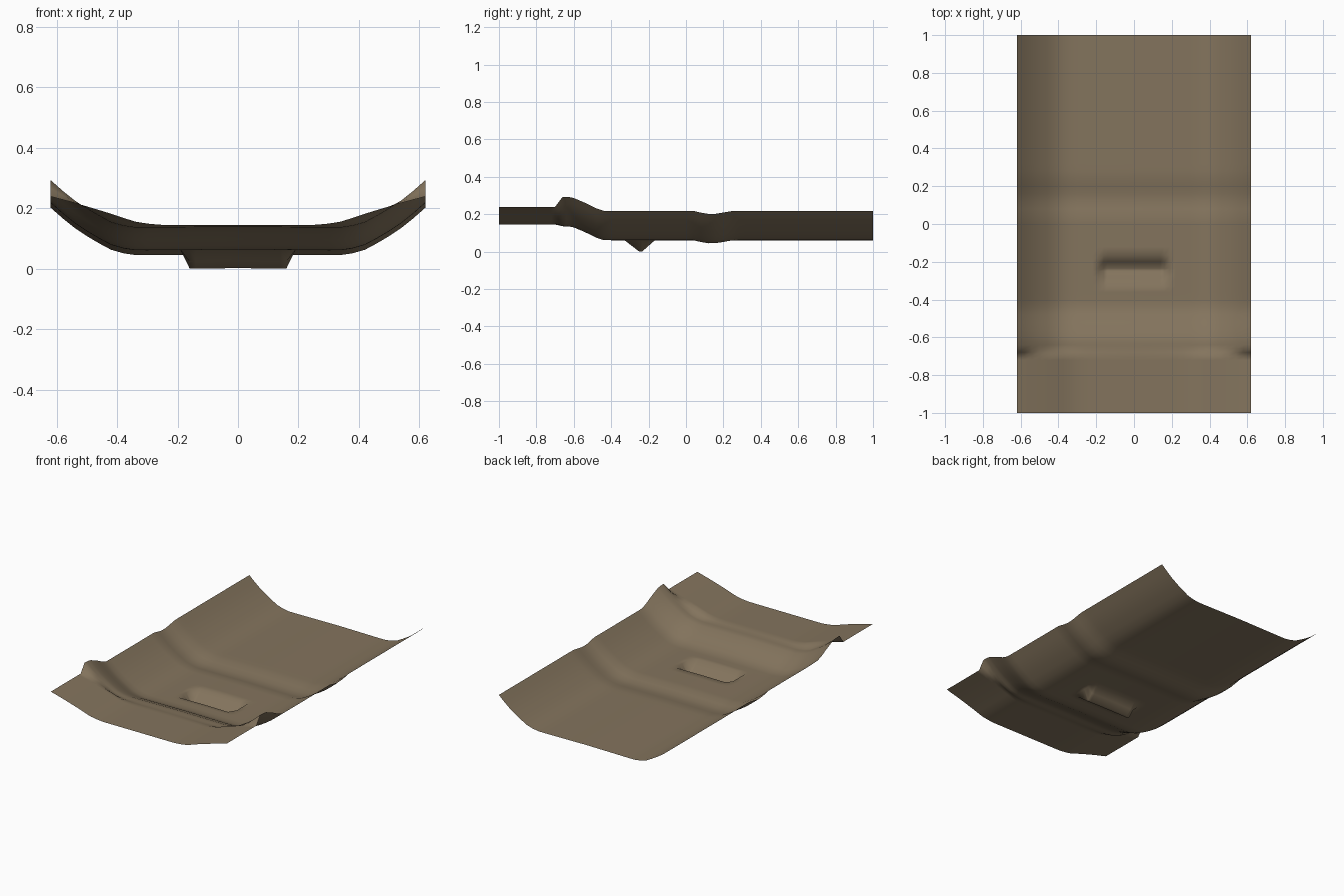
import bpy
import bmesh

if "Cube" in bpy.data.objects:
    bpy.data.objects.remove(bpy.data.objects["Cube"], do_unlink=True)


def curve(points, t):
    """Smooth interpolation through (position, height) points without overshoot."""
    if t <= points[0][0]:
        return points[0][1]
    if t >= points[-1][0]:
        return points[-1][1]
    slopes = [(b[1] - a[1]) / (b[0] - a[0]) for a, b in zip(points, points[1:])]
    tangents = [slopes[0]]
    for s, r in zip(slopes, slopes[1:]):
        tangents.append(2 * s * r / (s + r) if s * r > 0 else 0)
    tangents.append(slopes[-1])
    for i, (a, b) in enumerate(zip(points, points[1:])):
        if t <= b[0]:
            w = b[0] - a[0]
            u = (t - a[0]) / w
            return (a[1] * (1 + 2 * u) * (1 - u) ** 2 + tangents[i] * w * u * (1 - u) ** 2
                    + b[1] * u * u * (3 - 2 * u) + tangents[i + 1] * w * u * u * (u - 1))


def ramp(t, start, end):
    return max(0, min(1, (t - start) / (end - start)))


# Cross-sections, from the centre line outwards
main_section = [(0, .064), (.2, .062), (.33, .061), (.4, .072), (.48, .112), (.55, .158), (.62, .218)]
lip_section = [(0, .145), (.24, .145), (.32, .152), (.42, .182), (.52, .212), (.62, .239)]
# Rise and fall of the main section along the length
lengthwise = [(-.66, .075), (-.62, .073), (-.55, .048), (-.43, 0), (.04, 0),
              (.1, -.014), (.14, -.017), (.18, -.012), (.25, 0)]


def height(x, y):
    a = abs(x)
    body = curve(main_section, a) + curve(lengthwise, y)
    z = body + (curve(lip_section, a) - body) * ramp(y, -.66, -.70)
    # Pressed pocket with a flat narrow floor
    across = ramp(a, .19, .16)
    along = min(ramp(y, -.33, -.25), ramp(y, -.165, -.235))
    return z - .062 * min(across, along)


def stations(start, end, step, extra):
    """Even spacing plus rows that land exactly on the creases."""
    count = round((end - start) / step)
    even = [start + (end - start) * i / count for i in range(count + 1)]
    even = [v for v in even if all(abs(v - e) > step * .4 for e in extra)]
    return sorted(even + extra)


xs = stations(-.62, .62, .04, [-.19, -.16, .16, .19])
ys = stations(-1, 1, .04, [-.70, -.66, -.62, -.33, -.25, -.235, -.2, -.165])

bm = bmesh.new()
grid = [[bm.verts.new((x, y, height(x, y))) for x in xs] for y in ys]
for near, far in zip(grid, grid[1:]):
    for i in range(len(xs) - 1):
        bm.faces.new((near[i], near[i + 1], far[i + 1], far[i])).smooth = True

mesh = bpy.data.meshes.new("pressed_sheet")
bm.to_mesh(mesh)
bm.free()
sheet = bpy.data.objects.new("pressed_sheet", mesh)
bpy.context.collection.objects.link(sheet)

# Single earthy brown colour
brown = bpy.data.materials.new("earthy_brown")
brown.use_nodes = True
colour = (.23, .175, .11, 1)
brown.diffuse_color = colour
brown.node_tree.nodes["Principled BSDF"].inputs["Base Color"].default_value = colour
mesh.materials.append(brown)
